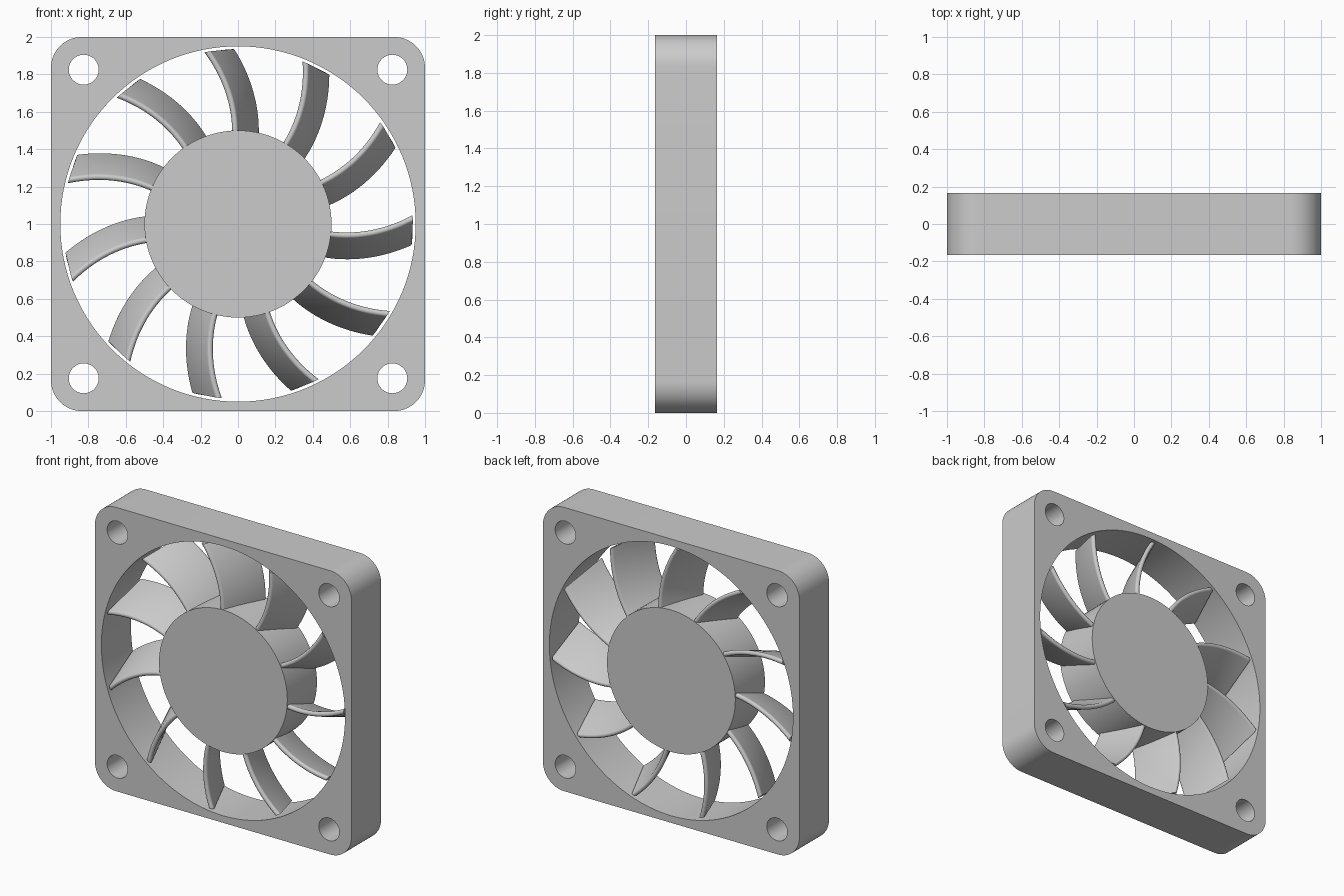
import bpy
import bmesh
from math import sin, cos, pi, sqrt, atan2, radians
from mathutils import Matrix

HALF_DEPTH = 0.165
CENTRE = (0, 0, 1)
BLADES = 11
HUB_R, TIP_R = 0.5, 0.935

cube = bpy.data.objects.get("Cube")
if cube:
    bpy.data.objects.remove(cube, do_unlink=True)


def link(name, data):
    obj = bpy.data.objects.new(name, data)
    bpy.context.collection.objects.link(obj)
    return obj


def smooth(obj, angle=35):
    bpy.ops.object.select_all(action='DESELECT')
    obj.select_set(True)
    bpy.context.view_layer.objects.active = obj
    bpy.ops.object.shade_smooth_by_angle(angle=radians(angle))


def arc(cx, cy, r, start, sweep, n):
    return [(cx + r * cos(start + sweep * i / n),
             cy + r * sin(start + sweep * i / n)) for i in range(n + 1)]


def circle(cx, cy, r, n):
    return arc(cx, cy, r, 0, 2 * pi, n)[:-1]


# Frame: rounded square with the fan opening and four screw holes
corner, hole = 0.165, 0.825
outline = []
for k in range(4):
    a = k * pi / 2 + pi / 4
    sx, sy = round(cos(a) * sqrt(2)), round(sin(a) * sqrt(2))
    outline += arc(sx * (1 - corner), sy * (1 - corner), corner, k * pi / 2, pi / 2, 14)
loops = [outline, circle(0, 0, 0.95, 128)]
loops += [circle(x, y, 0.08, 40) for x in (-hole, hole) for y in (-hole, hole)]

curve = bpy.data.curves.new("frame", 'CURVE')
curve.dimensions = '2D'
curve.fill_mode = 'BOTH'
curve.extrude = HALF_DEPTH
for pts in loops:
    spline = curve.splines.new('POLY')
    spline.points.add(len(pts) - 1)
    for p, (x, y) in zip(spline.points, pts):
        p.co = (x, y, 0, 1)
    spline.use_cyclic_u = True
frame = link("frame", curve)
frame.location = CENTRE
frame.rotation_euler.x = pi / 2
bpy.ops.object.select_all(action='DESELECT')
frame.select_set(True)
bpy.context.view_layer.objects.active = frame
bpy.ops.object.convert(target='MESH')
frame = bpy.context.object
bm = bmesh.new()
bm.from_mesh(frame.data)
bmesh.ops.remove_doubles(bm, verts=bm.verts, dist=1e-5)
bmesh.ops.recalc_face_normals(bm, faces=bm.faces)
bm.to_mesh(frame.data)
bm.free()
smooth(frame)

# Hub: solid drum through the full depth
bm = bmesh.new()
bmesh.ops.create_cone(bm, cap_ends=True, segments=96, radius1=HUB_R, radius2=HUB_R,
                      depth=2 * HALF_DEPTH, matrix=Matrix.Rotation(pi / 2, 4, 'X'))
mesh = bpy.data.meshes.new("hub")
bm.to_mesh(mesh)
bm.free()
hub = link("hub", mesh)
hub.location = CENTRE
smooth(hub)

# Blade: slanted section with rounded edges, swept outward along a bend
lean, reach, round_r = 0.055, 0.144, 0.016
tilt = atan2(reach, lean)
section = (arc(lean, reach, round_r, tilt - pi / 2, pi, 8)
           + arc(-lean, -reach, round_r, tilt + pi / 2, pi, 8))
bm = bmesh.new()
rings = []
steps = 16
root_r = HUB_R - 0.03
for i in range(steps + 1):
    r = root_r + (TIP_R - root_r) * i / steps
    u = max(0, (r - HUB_R) / (TIP_R - HUB_R))
    ring = []
    for sx, sy in section:
        x = 0.04 - 0.14 * u * u + sx * (1 + 0.12 * u)
        ring.append(bm.verts.new((x, sy, sqrt(r * r - x * x))))
    rings.append(ring)
n = len(section)
for a, b in zip(rings, rings[1:]):
    for j in range(n):
        k = (j + 1) % n
        bm.faces.new((a[j], a[k], b[k], b[j]))
bm.faces.new(rings[0])
bm.faces.new(rings[-1])
bmesh.ops.recalc_face_normals(bm, faces=bm.faces)
blade_mesh = bpy.data.meshes.new("blade")
bm.to_mesh(blade_mesh)
bm.free()

# Ring of blades sharing one mesh
for i in range(BLADES):
    blade = link(f"blade_{i + 1}", blade_mesh)
    blade.location = CENTRE
    blade.rotation_euler.y = 2 * pi * i / BLADES
smooth(blade)
